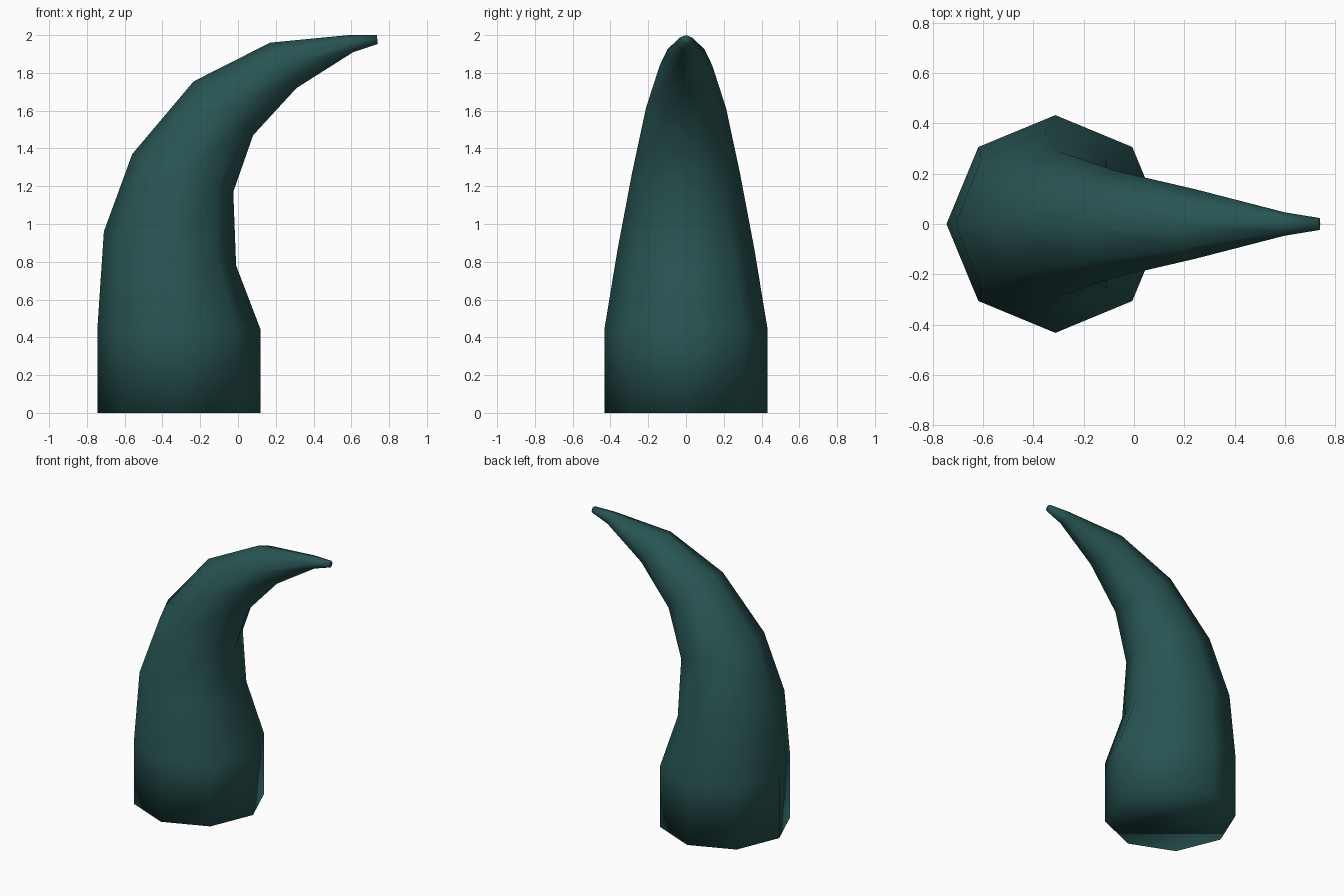
import bpy, bmesh, math
from mathutils import Vector

if "Cube" in bpy.data.objects:
    bpy.data.objects.remove(bpy.data.objects["Cube"])

SIDES = 8
# Each ring: outer-curve point (x, z) and inner-curve point (x, z)
RINGS = [
    ((-0.745, 0.00), (0.12, 0.00)),
    ((-0.745, 0.44), (0.12, 0.44)),
    ((-0.71, 0.96), (-0.01, 0.78)),
    ((-0.56, 1.37), (-0.025, 1.17)),
    ((-0.235, 1.755), (0.08, 1.47)),
    ((0.17, 1.96), (0.31, 1.72)),
    ((0.585, 2.00), (0.61, 1.91)),
    ((0.735, 2.00), (0.74, 1.953)),
]

teal = bpy.data.materials.new("dark_teal")
teal.diffuse_color = (0.021, 0.090, 0.086, 1.0)
teal.use_nodes = True
teal.node_tree.nodes["Principled BSDF"].inputs["Base Color"].default_value = teal.diffuse_color

# Horn: octagonal rings swept along a bending, tapering path
bm = bmesh.new()
loops = []
for outer, inner in RINGS:
    a = Vector((outer[0], 0, outer[1]))
    b = Vector((inner[0], 0, inner[1]))
    centre, across = (a + b) / 2, (b - a) / 2
    side = Vector((0, across.length, 0))
    loops.append([
        bm.verts.new(centre + across * math.cos(t) + side * math.sin(t))
        for t in (2 * math.pi * i / SIDES for i in range(SIDES))
    ])

for low, high in zip(loops, loops[1:]):
    for i in range(SIDES):
        j = (i + 1) % SIDES
        bm.faces.new((low[i], low[j], high[j], high[i]))

# Base and tip caps
bm.faces.new(loops[0][::-1])
bm.faces.new(loops[-1])
bmesh.ops.recalc_face_normals(bm, faces=bm.faces)

# Smooth everywhere, caps included
for face in bm.faces:
    face.smooth = True

mesh = bpy.data.meshes.new("horn")
bm.to_mesh(mesh)
bm.free()
mesh.materials.append(teal)
horn = bpy.data.objects.new("horn", mesh)
bpy.context.collection.objects.link(horn)
